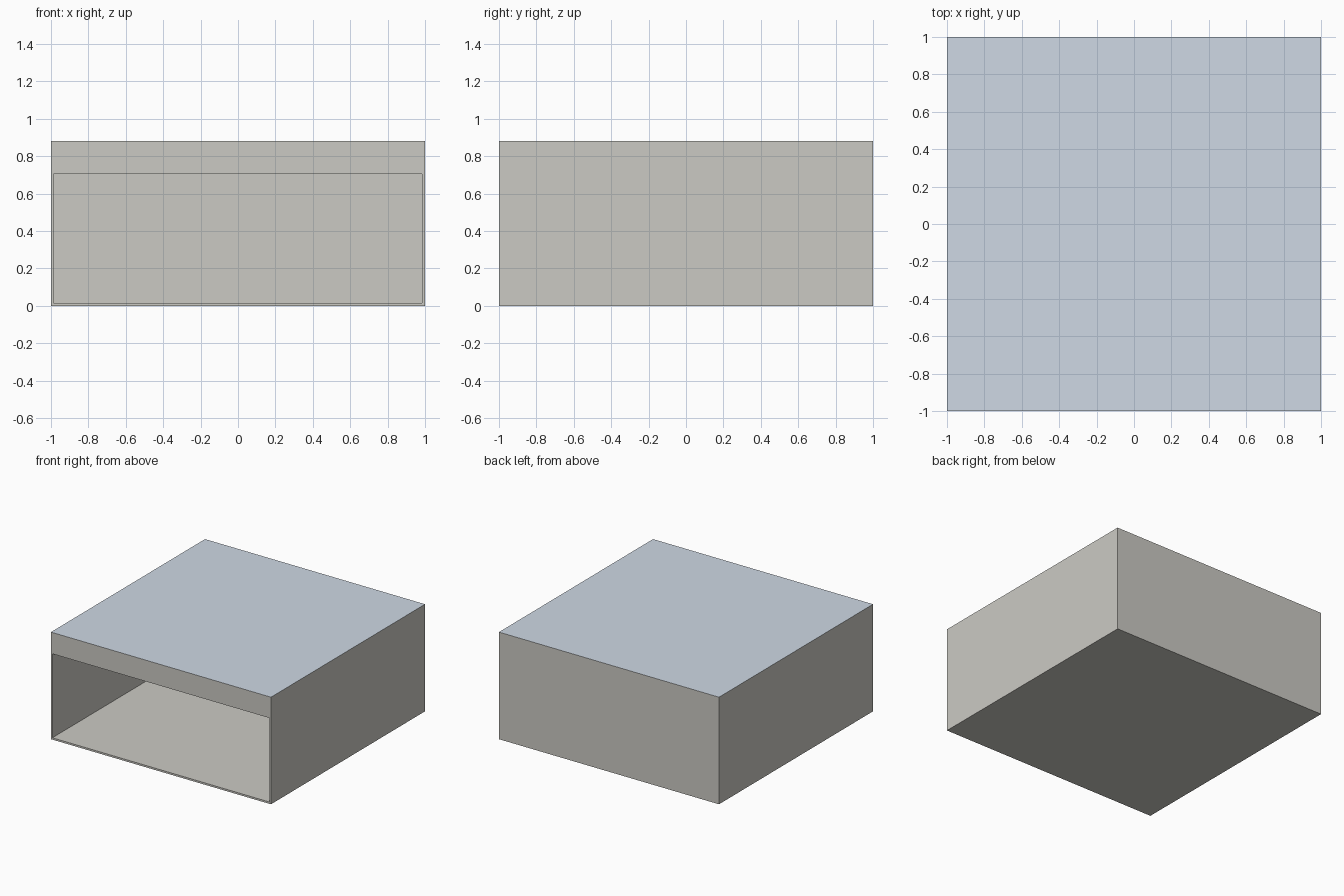
import bpy, bmesh
from mathutils import Vector

if "Cube" in bpy.data.objects:
    bpy.data.objects.remove(bpy.data.objects["Cube"])

H = 0.88
bm = bmesh.new()

# Outer box, 2 x 2 x H, standing on the ground
bmesh.ops.create_cube(bm, size=2)
for v in bm.verts:
    v.co.z = (v.co.z + 1) * H / 2

# Front opening: inset the front face, then set the exact rim
bm.normal_update()
front = min(bm.faces, key=lambda f: f.normal.y)
bmesh.ops.inset_individual(bm, faces=[front], thickness=0.1)
for v in front.verts:
    v.co.x = 0.985 if v.co.x > 0 else -0.987
    v.co.z = 0.705 if v.co.z > H / 2 else 0.015
    v.co.y = -1

# Push the opening back to form the hollow
res = bmesh.ops.extrude_discrete_faces(bm, faces=[front])
bmesh.ops.translate(bm, verts=res["faces"][0].verts, vec=Vector((0, 1.985, 0)))
bm.normal_update()

# Blue-grey top surface
for f in bm.faces:
    if f.normal.z > 0.9 and f.calc_center_median().z > H - 0.01:
        f.material_index = 1

mesh = bpy.data.meshes.new("open_front_box")
bm.to_mesh(mesh)
bm.free()
for name, col in (("body_grey", (0.60, 0.59, 0.55, 1)), ("top_blue_grey", (0.62, 0.69, 0.78, 1))):
    mat = bpy.data.materials.new(name)
    mat.diffuse_color = col
    mat.use_nodes = True
    mat.node_tree.nodes["Principled BSDF"].inputs["Base Color"].default_value = mat.diffuse_color
    mesh.materials.append(mat)
box = bpy.data.objects.new("open_front_box", mesh)
bpy.context.collection.objects.link(box)
